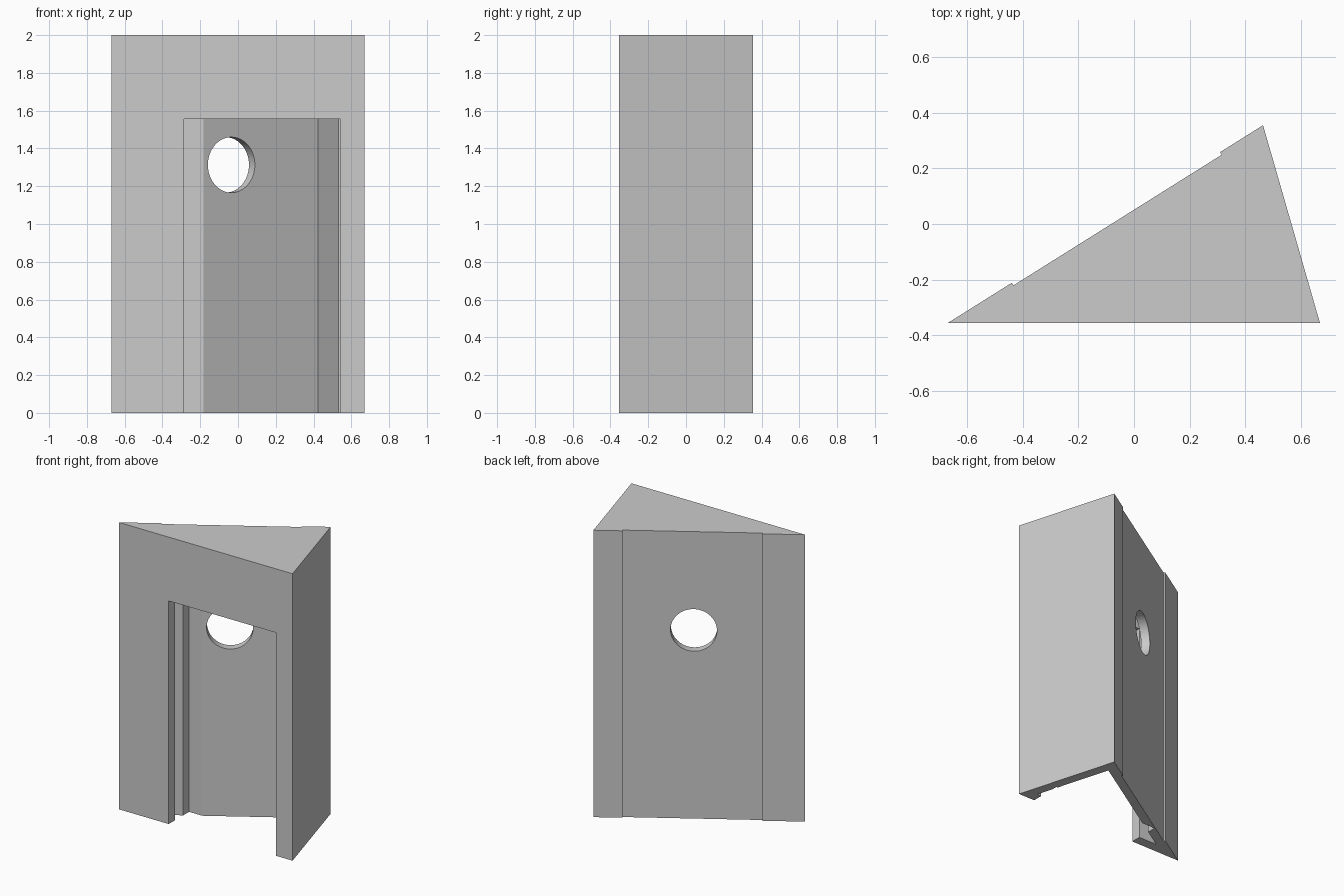
import bpy, bmesh, math
from mathutils import Vector, Matrix

if "Cube" in bpy.data.objects:
    bpy.data.objects.remove(bpy.data.objects["Cube"])


def add_mesh(name, bm):
    bmesh.ops.recalc_face_normals(bm, faces=bm.faces)
    mesh = bpy.data.meshes.new(name)
    bm.to_mesh(mesh)
    bm.free()
    obj = bpy.data.objects.new(name, mesh)
    bpy.context.collection.objects.link(obj)
    return obj


def prism(name, points, z0, z1):
    bm = bmesh.new()
    face = bm.faces.new([bm.verts.new((x, y, z0)) for x, y in points])
    ext = bmesh.ops.extrude_face_region(bm, geom=[face])
    verts = [g for g in ext["geom"] if isinstance(g, bmesh.types.BMVert)]
    bmesh.ops.translate(bm, verts=verts, vec=(0, 0, z1 - z0))
    return add_mesh(name, bm)


# Triangular plan: left front, right front and back corners
A, B, C = Vector((-0.67, -0.356)), Vector((0.67, -0.356)), Vector((0.465, 0.356))
along = (C - A).normalized()
inward = Vector((along.y, -along.x))


def on_back(x, depth=0.0):
    """Point on the slanted back wall at a given x, pushed inward."""
    return A + (C - A) * ((x - A.x) / (C.x - A.x)) + inward * depth


def inset(points, t):
    """Offset a counter-clockwise polygon inward by t."""
    result = []
    for i, p in enumerate(points):
        d1 = (p - points[i - 1]).normalized()
        d2 = (points[(i + 1) % len(points)] - p).normalized()
        n1, n2 = Vector((-d1.y, d1.x)), Vector((-d2.y, d2.x))
        result.append(p + (n1 + n2) * (t / (1 + n1.dot(n2))))
    return result


# Outer shell with the shallow full-height panel on the back
REC = 0.011
shell = prism("wedge_booth", [A, B, C, on_back(0.31), on_back(0.31, REC),
                              on_back(-0.44, REC), on_back(-0.44)], 0, 2)

# Cutters: open-bottomed interior, doorway, round window
interior = prism("interior_cutter", inset([A, B, C], 0.07), -0.1, 1.93)
doorway = prism("doorway_cutter", [(-0.285, -0.5), (0.543, -0.5),
                                   (0.543, -0.133), (-0.285, -0.133)], -0.2, 1.555)
centre = on_back(-0.035 - inward.x * 0.07, 0.04)
axis = Vector((inward.x, inward.y, 0))
bm = bmesh.new()
bmesh.ops.create_cone(bm, cap_ends=True, segments=48, radius1=0.147, radius2=0.147, depth=0.2,
                      matrix=Matrix.Translation((centre.x, centre.y, 1.313))
                      @ axis.to_track_quat('Z', 'Y').to_matrix().to_4x4())
window = add_mesh("window_cutter", bm)

bpy.context.view_layer.objects.active = shell
shell.select_set(True)
for cutter in (interior, doorway, window):
    mod = shell.modifiers.new(cutter.name, 'BOOLEAN')
    mod.operation = 'DIFFERENCE'
    mod.solver = 'EXACT'
    mod.object = cutter
    bpy.ops.object.modifier_apply(modifier=mod.name)
    bpy.data.objects.remove(cutter)

# Smooth window rim, sharp edges elsewhere
bpy.ops.object.shade_smooth_by_angle(angle=math.radians(20))
